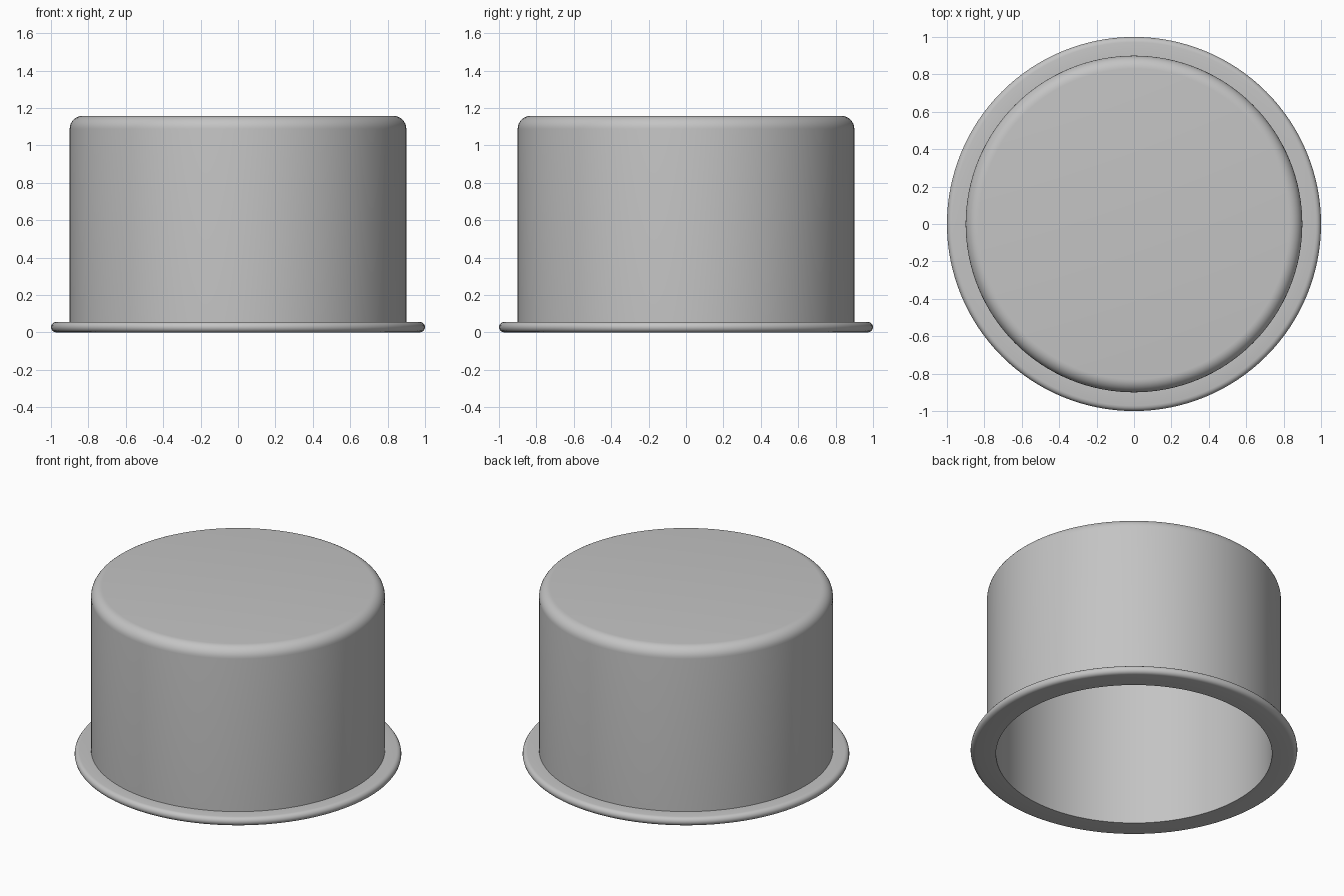
import bpy, bmesh, math

cube = bpy.data.objects.get("Cube")
if cube:
    bpy.data.objects.remove(cube, do_unlink=True)

SEGMENTS = 128

grey = bpy.data.materials.new("plain grey")
grey.use_nodes = True
colour = (0.55, 0.55, 0.55, 1)
grey.diffuse_color = colour
grey.node_tree.nodes["Principled BSDF"].inputs["Base Color"].default_value = colour


def arc(cx, cz, r, start, end, steps=8):
    """Points of a rounded corner, angles in degrees."""
    angles = [math.radians(start + (end - start) * i / steps) for i in range(steps + 1)]
    return [(cx + r * math.cos(a), cz + r * math.sin(a)) for a in angles]


def lathe(name, profile):
    """Spin a radius/height profile around z."""
    bm = bmesh.new()
    verts = [bm.verts.new((r, 0, z)) for r, z in profile]
    edges = [bm.edges.new(pair) for pair in zip(verts, verts[1:])]
    bmesh.ops.spin(bm, geom=verts + edges, cent=(0, 0, 0), axis=(0, 0, 1),
                   angle=math.tau, steps=SEGMENTS, use_duplicate=False)
    bmesh.ops.remove_doubles(bm, verts=bm.verts, dist=1e-4)
    bmesh.ops.recalc_face_normals(bm, faces=bm.faces)
    mesh = bpy.data.meshes.new(name)
    bm.to_mesh(mesh)
    bm.free()
    mesh.materials.append(grey)
    obj = bpy.data.objects.new(name, mesh)
    bpy.context.collection.objects.link(obj)
    bpy.ops.object.select_all(action="DESELECT")
    obj.select_set(True)
    bpy.context.view_layer.objects.active = obj
    bpy.ops.object.shade_smooth_by_angle(angle=math.radians(30))
    return obj


# Hollow cup, open at the bottom, with a rounded lip around the opening
profile = [(0, 1.1), (0.845, 1.1), (0.845, 0)]            # cavity
profile += arc(0.972, 0.028, 0.028, -90, 90)              # rounded lip
profile += [(0.9, 0.056)]                                 # foot of outer wall
profile += arc(0.83, 1.088, 0.07, 0, 90)                  # rounded top edge
profile += [(0, 1.158)]                                   # closed top
lathe("flanged_cup", profile)
